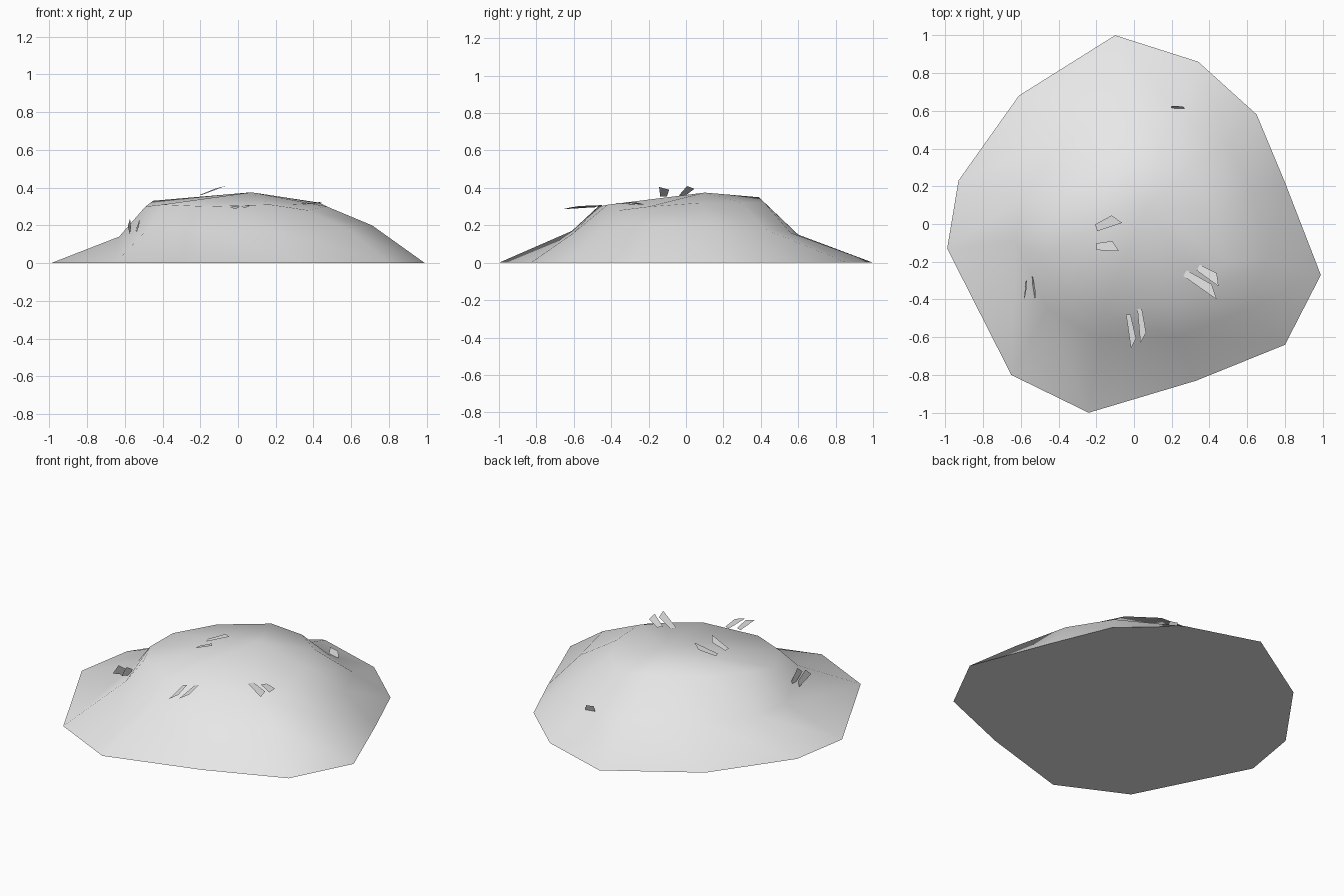
import bpy
import bmesh
import math
from mathutils import Vector

cube = bpy.data.objects.get("Cube")
if cube:
    bpy.data.objects.remove(cube, do_unlink=True)


def make_material(name, colour):
    material = bpy.data.materials.new(name)
    material.use_nodes = True
    material.diffuse_color = colour
    material.node_tree.nodes["Principled BSDF"].inputs["Base Color"].default_value = colour
    return material


pale_grey = make_material("pale_grey", (0.8, 0.8, 0.8, 1))


def finish_object(name, mesh_builder, smooth):
    """Turn a bmesh into a named scene object with the shared material."""
    mesh = bpy.data.meshes.new(name)
    mesh_builder.to_mesh(mesh)
    mesh_builder.free()
    mesh.materials.append(pale_grey)
    part = bpy.data.objects.new(name, mesh)
    bpy.context.collection.objects.link(part)
    if smooth:
        bpy.ops.object.select_all(action="DESELECT")
        part.select_set(True)
        bpy.context.view_layer.objects.active = part
        bpy.ops.object.shade_smooth_by_angle(angle=math.radians(75))
    return part


# Mound contours, clockwise from the back: ground, shoulder and rim
ground = [(-.1, 1), (.34, .86), (.65, .58), (.8, .22), (.99, -.27), (.8, -.64),
          (.33, -.83), (-.24, -1), (-.65, -.8), (-.99, -.13), (-.93, .23), (-.61, .68)]
shoulder = [(0, .6, .15), (.25, .56, .16), (.5, .42, .18), (.63, .15, .2),
            (.71, -.19, .2), (.58, -.46, .18), (.22, -.6, .16), (-.18, -.61, .17),
            (-.46, -.45, .2), (-.63, -.09, .14), (-.59, .14, .15), (-.4, .43, .16)]
rim = [(-.04, .39, .35), (.15, .42, .32), (.32, .3, .32), (.43, .08, .32),
       (.47, -.2, .3), (.37, -.36, .28), (.17, -.42, .31), (-.17, -.47, .3),
       (-.4, -.36, .31), (-.49, -.17, .3), (-.45, 0, .33), (-.3, .22, .34)]
summit = (.07, .1, .375)


def build_mound():
    bm = bmesh.new()
    rings = [[bm.verts.new(Vector(point).to_3d()) for point in contour]
             for contour in (ground, shoulder, rim)]
    count = len(ground)
    peak = bm.verts.new(summit)
    bm.faces.new(rings[0])
    for i in range(count):
        following = (i + 1) % count
        for lower, upper in zip(rings, rings[1:]):
            bm.faces.new((lower[i], upper[i], upper[following], lower[following]))
        bm.faces.new((rings[-1][i], peak, rings[-1][following]))
    bmesh.ops.recalc_face_normals(bm, faces=bm.faces[:])
    return finish_object("mound", bm, smooth=True)


def build_blade(name, base, tip, across):
    """A flat blade of grass: narrow foot, broad middle and slanted tip."""
    bm = bmesh.new()
    base, tip, across = Vector(base), Vector(tip), Vector(across)
    shoulder_point = base.lerp(tip, 0.7)
    corners = (base - across * 0.3, base + across * 0.3,
               shoulder_point + across * 0.5, tip - across * 0.4)
    bm.faces.new([bm.verts.new(corner) for corner in corners])
    return finish_object(name, bm, smooth=False)


build_mound()

# Grass blades, in pairs: foot, tip and width vector
blades = {
    "summit_blade_back": ((-.2, -.02, .36), (-.07, .03, .41), (-.02, .06, 0)),
    "summit_blade_front": ((-.2, -.12, .355), (-.08, -.12, .405), (0, .06, 0)),
    "left_blade_long": ((.27, -.26, .31), (.45, -.38, .32), (.03, .05, 0)),
    "left_blade_short": ((.34, -.23, .31), (.46, -.31, .325), (.03, .05, 0)),
    "front_blade_right": ((-.03, -.48, .3), (0, -.66, .29), (.04, 0, .01)),
    "front_blade_left": ((.03, -.45, .305), (.05, -.63, .295), (.04, 0, .01)),
    "right_blade_outer": ((-.57, -.3, .17), (-.58, -.4, .22), (.01, .01, .06)),
    "right_blade_inner": ((-.54, -.28, .17), (-.52, -.4, .22), (.01, .01, .06)),
    "back_blade": ((.2, .62, .16), (.28, .61, .13), (0, .02, .06)),
}
for blade_name, (foot, tip, across) in blades.items():
    build_blade(blade_name, foot, tip, across)
